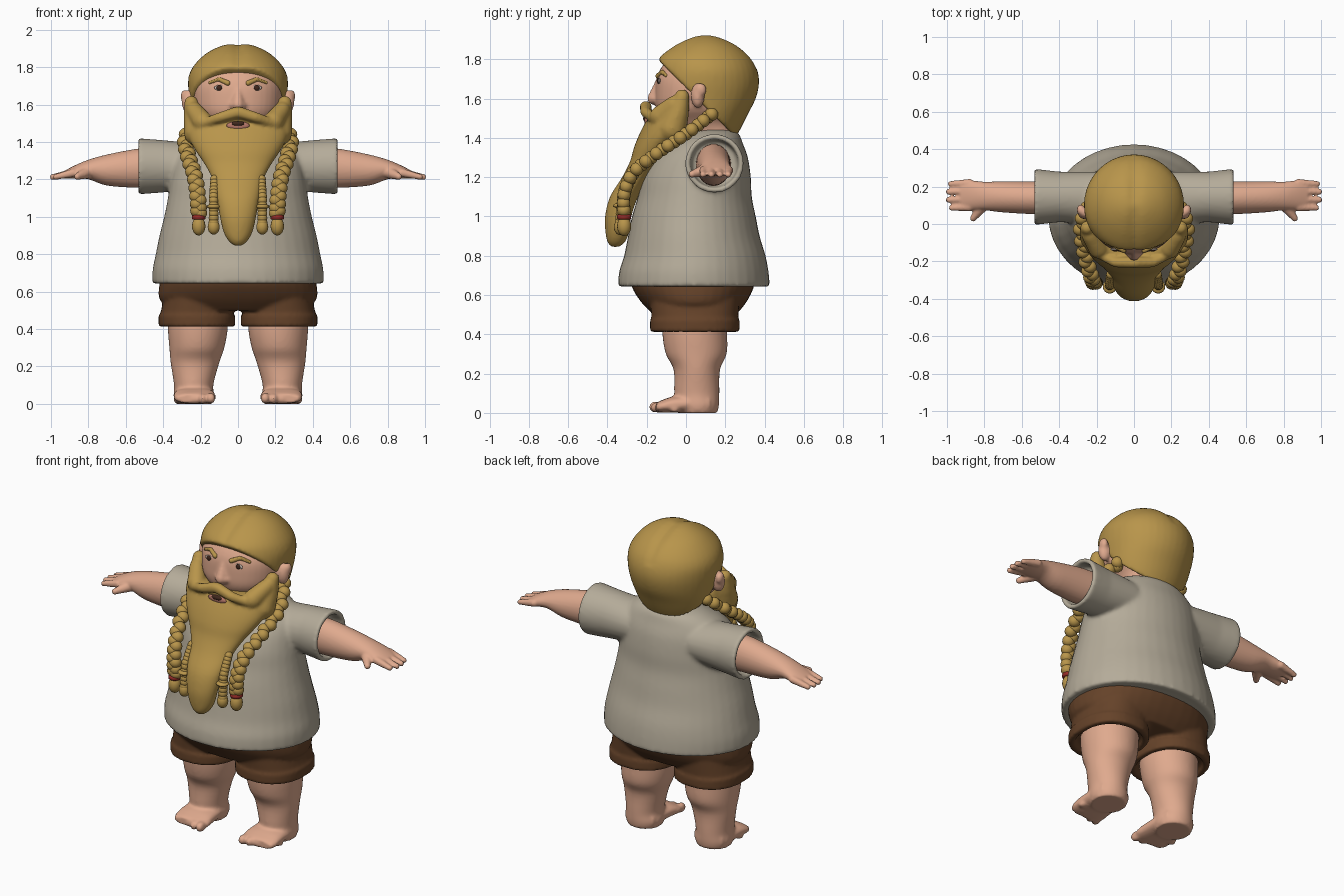
import bpy, bmesh, math
from mathutils import Vector, Matrix
from mathutils.bvhtree import BVHTree

cube = bpy.data.objects.get("Cube")
if cube:
    bpy.data.objects.remove(cube, do_unlink=True)


def material(name, *rgb):
    m = bpy.data.materials.new(name)
    m.use_nodes = True
    m.diffuse_color = (*rgb, 1)
    shader = next(n for n in m.node_tree.nodes if n.type == 'BSDF_PRINCIPLED')
    shader.inputs["Base Color"].default_value = (*rgb, 1)
    shader.inputs["Roughness"].default_value = 0.8
    return m


golden = material("golden hair", .48, .30, .07)
skin = material("skin", .74, .40, .27)
linen = material("linen shirt", .46, .41, .32)
brown = material("brown shorts", .13, .055, .022)
red = material("red bead", .30, .025, .02)
white = material("eye white", .65, .55, .48)
dark = material("dark brown", .05, .02, .012)
lip = material("lip", .50, .20, .15)


def smooth_rings(rings, steps):
    """Catmull-Rom interpolation between neighbouring rings."""
    rings = [Vector(r) for r in rings]
    out = []
    for i in range(len(rings) - 1):
        a, b = rings[i], rings[i + 1]
        before, after = rings[max(i - 1, 0)], rings[min(i + 2, len(rings) - 1)]
        for k in range(steps):
            t = k / steps
            out.append(a + ((b - before) * t + (before * 2 - a * 5 + b * 4 - after) * t * t
                            + (a * 3 - before - b * 3 + after) * t ** 3) / 2)
    return out + [rings[-1]]


def loft(bm, rings, axis="z", power=2.0, steps=4, segs=40):
    """Closed skin over ellipses (position, centre a, centre b, radius a, radius b)."""
    loops = []
    for pos, a, b, ra, rb in smooth_rings(rings, steps):
        loop = []
        for k in range(segs):
            c, s = math.cos(math.tau * k / segs), math.sin(math.tau * k / segs)
            u = a + ra * math.copysign(abs(c) ** (2 / power), c)
            v = b + rb * math.copysign(abs(s) ** (2 / power), s)
            loop.append(bm.verts.new({"x": (pos, u, v), "y": (u, pos, v), "z": (u, v, pos)}[axis]))
        loops.append(loop)
    for low, high in zip(loops, loops[1:]):
        for k in range(segs):
            n = (k + 1) % segs
            bm.faces.new((low[k], low[n], high[n], high[k]))
    bm.faces.new(loops[0])
    bm.faces.new(loops[-1])


def blob(bm, centre, radii, segs=16):
    place = Matrix.Translation(centre) @ Matrix.Diagonal((*radii, 1))
    bmesh.ops.create_uvsphere(bm, u_segments=segs, v_segments=segs // 2 + 2, radius=1, matrix=place)


def chain(bm, points, start, end, count):
    """Tapering row of overlapping balls along a polyline."""
    points = [Vector(p) for p in points]
    for k in range(count):
        t = k / (count - 1)
        f = t * (len(points) - 1)
        i = min(int(f), len(points) - 2)
        r = start + (end - start) * t
        blob(bm, points[i].lerp(points[i + 1], f - i), (r, r, r))


def mirror(bm):
    copy = bmesh.ops.duplicate(bm, geom=bm.verts[:] + bm.edges[:] + bm.faces[:])["geom"]
    for v in copy:
        if isinstance(v, bmesh.types.BMVert):
            v.co.x = -v.co.x


def finish(name, bm, mat, voxel=0, relax=5):
    bmesh.ops.recalc_face_normals(bm, faces=bm.faces[:])
    for f in bm.faces:
        f.smooth = True
    mesh = bpy.data.meshes.new(name)
    bm.to_mesh(mesh)
    bm.free()
    mesh.materials.append(mat)
    ob = bpy.data.objects.new(name, mesh)
    bpy.context.collection.objects.link(ob)
    if voxel:
        fuse = ob.modifiers.new("fuse", 'REMESH')
        fuse.mode, fuse.voxel_size, fuse.use_smooth_shade = 'VOXEL', voxel, True
        soft = ob.modifiers.new("soften", 'SMOOTH')
        soft.factor, soft.iterations = 0.5, relax
    return ob


def front_finder(ob):
    """Function giving the frontmost y of an object at x, z."""
    tree = BVHTree.FromObject(ob, bpy.context.evaluated_depsgraph_get())
    return lambda x, z: tree.ray_cast(Vector((x, -2, z)), Vector((0, 1, 0)))[0].y


# Shirt: sleeves with hollow cuffs, then the body with a recessed hem
bm = bmesh.new()
loft(bm, [(.2, .14, 1.27, .14, .12), (.4, .145, 1.27, .135, .14), (.53, .145, 1.27, .15, .15),
          (.54, .145, 1.27, .125, .125), (.46, .145, 1.27, .115, .115)], "x", steps=1)
mirror(bm)
loft(bm, [(.69, 0, .04, .42, .35), (.64, 0, .04, .43, .365), (.645, 0, .04, .457, .387)], steps=1)
loft(bm, [(.645, 0, .04, .457, .387), (.72, 0, .04, .456, .38), (.8, 0, .045, .44, .36),
          (.9, 0, .04, .42, .335), (1, 0, .04, .395, .315), (1.1, 0, .045, .375, .29),
          (1.2, 0, .055, .36, .275), (1.3, 0, .075, .34, .24), (1.37, 0, .1, .3, .19),
          (1.42, 0, .13, .22, .14), (1.44, 0, .14, .16, .1)])
finish("shirt", bm, linen, .012, 6)

# Shorts: two legs with turned-up cuffs under a shared seat
bm = bmesh.new()
loft(bm, [(.6, .21, .045, .18, .23), (.48, .22, .045, .195, .22), (.475, .22, .045, .205, .228),
          (.415, .22, .045, .205, .228), (.41, .22, .045, .175, .19), (.44, .22, .045, .165, .18)],
     steps=1, power=2.3)
mirror(bm)
loft(bm, [(.72, 0, .035, .4, .32), (.64, 0, .035, .42, .31), (.56, 0, .04, .42, .265),
          (.5, 0, .045, .36, .21)], power=2.2)
finish("shorts", bm, brown, .011, 3)

# Legs with bare feet
bm = bmesh.new()
loft(bm, [(.5, .215, .045, .16, .165), (.4, .215, .045, .16, .165), (.3, .22, .052, .147, .155),
          (.22, .23, .055, .13, .118), (.1, .237, .055, .105, .115), (.04, .235, .06, .11, .108),
          (0, .235, .06, .1, .1)])
loft(bm, [(.12, .235, .05, .1, .045), (-.05, .233, .044, .11, .042), (-.12, .23, .034, .112, .032),
          (-.15, .23, .028, .1, .024)], "y", power=2.5)
for k in range(5):
    r = .03 - .0025 * k
    blob(bm, (.145 + .044 * k, -.155 + .006 * k * k, r), (.024, r + .005, r))
mirror(bm)
finish("legs", bm, skin, .01, 4)

# Arms with hands, fingers and thumb
bm = bmesh.new()
loft(bm, [(.4, .14, 1.265, .09, .105), (.53, .14, 1.26, .088, .105), (.7, .145, 1.25, .083, .083),
          (.8, .15, 1.253, .076, .052), (.87, .155, 1.24, .078, .036), (.93, .155, 1.225, .07, .02)], "x")
for k, reach in enumerate((.975, .992, .992, .98)):
    y = .09 + .043 * k
    chain(bm, [(.88, y, 1.235), (reach, y - .004, 1.213)], .023, .016, 9)
chain(bm, [(.8, .11, 1.24), (.86, .03, 1.215)], .035, .018, 9)
mirror(bm)
finish("arms", bm, skin, .008, 3)

# Head and neck, nose and ears
bm = bmesh.new()
loft(bm, [(1.36, 0, .14, .17, .12), (1.42, 0, .13, .15, .13), (1.48, 0, .08, .17, .18),
          (1.55, 0, .07, .225, .22), (1.63, 0, .07, .24, .227), (1.72, 0, .08, .235, .225),
          (1.8, 0, .1, .19, .19), (1.84, 0, .1, .1, .1)], power=2.2)
chain(bm, [(0, -.145, 1.68), (0, -.165, 1.6)], .015, .032, 8)
blob(bm, (.025, -.155, 1.595), (.022, .022, .02))
blob(bm, (.262, .06, 1.615), (.04, .035, .065))
blob(bm, (.285, .075, 1.645), (.022, .03, .035))
mirror(bm)
face_y = front_finder(finish("head", bm, skin, .01, 3))

# Hair: a rounded cap cut by one slanted plane, with a soft centre parting
bm = bmesh.new()
loft(bm, [(1.38, 0, .1, .18, .14), (1.45, 0, .1, .215, .18), (1.52, 0, .1, .24, .215),
          (1.6, 0, .1, .255, .255), (1.68, 0, .1, .266, .272), (1.75, 0, .1, .264, .262),
          (1.81, 0, .095, .235, .235), (1.87, 0, .1, .175, .165), (1.91, 0, .1, .1, .085),
          (1.93, 0, .1, .02, .02)])
for v in bm.verts:
    if v.co.z > 1.75:
        v.co.z -= .014 * math.exp(-(v.co.x / .03) ** 2)
bmesh.ops.bisect_plane(bm, geom=bm.verts[:] + bm.edges[:] + bm.faces[:], clear_inner=True,
                       plane_co=(0, 0, 1.655), plane_no=(0, 1, 1))
bmesh.ops.holes_fill(bm, edges=[e for e in bm.edges if e.is_boundary], sides=0)
finish("hair", bm, golden, .011, 5)

# Beard with side whiskers and moustache
bm = bmesh.new()
chain(bm, [(.25, -.02, 1.61), (.235, -.04, 1.53), (.215, -.07, 1.45)], .038, .075, 14)
chain(bm, [(.235, -.06, 1.57), (.19, -.13, 1.51)], .045, .055, 8)
chain(bm, [(.01, -.205, 1.557), (.1, -.205, 1.53), (.2, -.155, 1.495)], .032, .024, 16)
mirror(bm)
loft(bm, [(1.53, 0, -.08, .22, .09), (1.49, 0, -.085, .265, .115), (1.42, 0, -.11, .262, .127),
          (1.35, 0, -.155, .225, .11), (1.28, 0, -.2, .178, .085), (1.2, 0, -.25, .137, .075),
          (1.1, 0, -.315, .115, .072), (1, 0, -.345, .097, .067), (.92, 0, -.35, .078, .06),
          (.87, 0, -.355, .05, .045), (.845, 0, -.36, .02, .02)])
beard_y = front_finder(finish("beard", bm, golden, .01, 5))

# Braids: balls swung left and right along a hanging path
bm = bmesh.new()
path = smooth_rings([(.22, .13, 1.52), (.28, 0, 1.42), (.265, -.15, 1.32), (.232, -.27, 1.22),
                     (.215, -.315, 1.11), (.21, -.315, 1.02)], 5)
for k, p in enumerate(path):
    blob(bm, p + Vector((.009 * (-1) ** k, 0, 0)), (.036, .034, .034))
blob(bm, (.21, -.315, .95), (.036, .036, .05))
chain(bm, [(.125, -.27, 1.2), (.13, -.325, 1.1), (.13, -.335, .97)], .024, .027, 12)
blob(bm, (.13, -.335, 1.055), (.037, .037, .014))
blob(bm, (.13, -.335, .945), (.032, .032, .04))
mirror(bm)
finish("braids", bm, golden)

# Red braid ties
bm = bmesh.new()
loft(bm, [(.985, .21, -.315, .03, .03), (.99, .21, -.315, .036, .036), (1.005, .21, -.315, .036, .036),
          (1.01, .21, -.315, .03, .03)], steps=1, segs=20)
mirror(bm)
finish("braid_ties", bm, red)

# Eyes and brows laid on the face
for name, mat, wide, tall, lift in (("eye_whites", white, .027, .015, 0), ("irises", dark, .015, .015, .005)):
    bm = bmesh.new()
    blob(bm, (.1, face_y(.1, 1.69) - lift, 1.69), (wide, .007, tall))
    mirror(bm)
    finish(name, bm, mat)
bm = bmesh.new()
chain(bm, [(x, face_y(x, z), z) for x, z in ((.055, 1.715), (.1, 1.735), (.15, 1.718))], .014, .009, 16)
mirror(bm)
finish("eyebrows", bm, golden)

# Mouth set under the moustache
for name, mat, wide, z, tall, lift in (("lips", lip, .062, 1.488, .023, 0), ("mouth", dark, .035, 1.498, .013, .006)):
    bm = bmesh.new()
    blob(bm, (0, beard_y(0, 1.488) - lift, z), (wide, .012, tall))
    finish(name, bm, mat)
